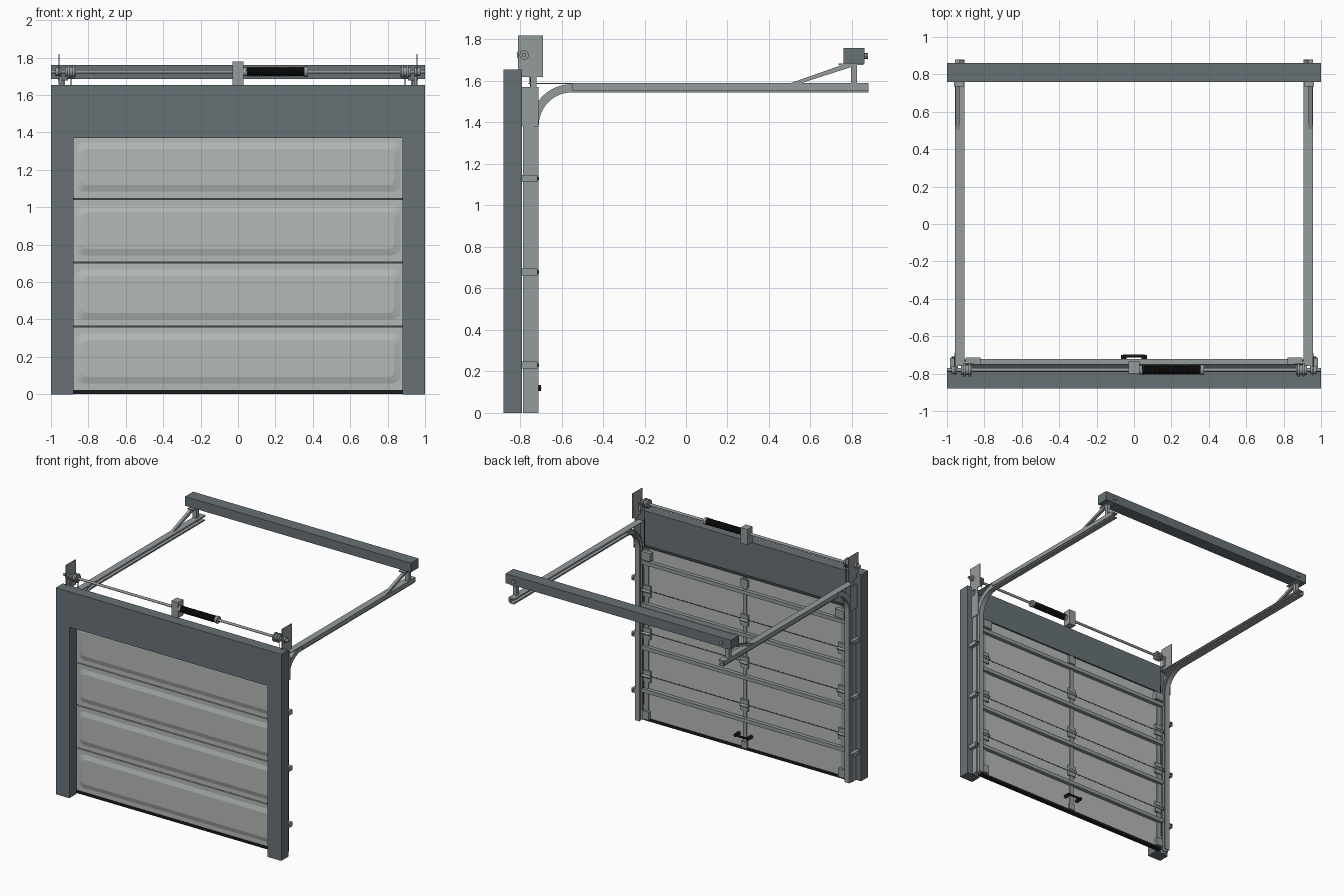
import bpy, bmesh, math
from mathutils import Vector

if "Cube" in bpy.data.objects:
    bpy.data.objects.remove(bpy.data.objects["Cube"])

def material(name, rgb):
    m = bpy.data.materials.new(name)
    m.diffuse_color = (*rgb, 1)
    m.use_nodes = True
    m.node_tree.nodes["Principled BSDF"].inputs["Base Color"].default_value = m.diffuse_color
    return m

SLATE = material("slate grey", (0.137, 0.165, 0.182))
PANEL = material("pale grey", (0.46, 0.49, 0.465))
STEEL = material("steel", (0.30, 0.325, 0.335))
DARK = material("dark steel", (0.06, 0.065, 0.07))
BLACK = material("black rubber", (0.012, 0.012, 0.013))

def mesh_object(name, bm, mat):
    bmesh.ops.recalc_face_normals(bm, faces=bm.faces[:])
    me = bpy.data.meshes.new(name)
    bm.to_mesh(me)
    bm.free()
    me.materials.append(mat)
    ob = bpy.data.objects.new(name, me)
    bpy.context.collection.objects.link(ob)
    return ob

def box(name, x, y, z, mat):
    """Box given by its (low, high) limits on each axis."""
    bm = bmesh.new()
    bmesh.ops.create_cube(bm, size=1)
    for v in bm.verts:
        v.co = [lo + (c + 0.5) * (hi - lo) for c, (lo, hi) in zip(v.co, (x, y, z))]
    return mesh_object(name, bm, mat)

def pair(name, x, y, z, mat):
    """A box on the right and its mirror image on the left."""
    box(name + "_right", x, y, z, mat)
    box(name + "_left", (-x[1], -x[0]), y, z, mat)

def rod(name, a, b, r, mat, sides=20):
    a, b = Vector(a), Vector(b)
    bpy.ops.mesh.primitive_cylinder_add(vertices=sides, radius=r, depth=(b - a).length, location=(a + b) / 2)
    ob = bpy.context.object
    ob.name = name
    ob.rotation_euler = (b - a).to_track_quat('Z', 'Y').to_euler()
    ob.data.materials.append(mat)
    bpy.ops.object.shade_smooth_by_angle()
    return ob

def prism(name, pts, axis, lo, hi, mat):
    """Extrude an outline: axis 'y' takes (x, z) points, axis 'x' takes (y, z)."""
    bm = bmesh.new()
    place = lambda p, d: (p[0], d, p[1]) if axis == 'y' else (d, p[0], p[1])
    rings = [[bm.verts.new(place(p, d)) for p in pts] for d in (lo, hi)]
    for ring in rings:
        bm.faces.new(ring)
    for i in range(len(pts)):
        j = (i + 1) % len(pts)
        bm.faces.new((rings[0][i], rings[0][j], rings[1][j], rings[1][i]))
    return mesh_object(name, bm, mat)

# Door surround
prism("door_surround", [(-1, 0), (-0.88, 0), (-0.88, 1.37), (0.88, 1.37), (0.88, 0), (1, 0), (1, 1.655), (-1, 1.655)],
      'y', -0.88, -0.79, SLATE)

# Door sections with a raised, bevelled field on the front
def field_ring(hx, z0, z1, r):
    pts = []
    for cx, cz, a0 in ((hx - r, z1 - r, 0), (r - hx, z1 - r, 90), (r - hx, z0 + r, 180), (hx - r, z0 + r, 270)):
        for k in range(5):
            a = math.radians(a0 + k * 22.5)
            pts.append((cx + r * math.cos(a), cz + r * math.sin(a)))
    return pts

JOINTS = [0.02, 0.362, 0.705, 1.045, 1.385]
for i in range(4):
    z0, z1 = JOINTS[i] + 0.003, JOINTS[i + 1] - 0.003
    box(f"door_section_{i + 1}", (-0.9, 0.9), (-0.775, -0.752), (z0, z1), PANEL)
    bm = bmesh.new()
    rings = [[bm.verts.new((x, y, z)) for x, z in field_ring(hx, z0 + m, z1 - m, r)]
             for hx, m, r, y in ((0.87, 0.035, 0.045, -0.7752), (0.835, 0.07, 0.03, -0.785))]
    for k in range(20):
        j = (k + 1) % 20
        bm.faces.new((rings[0][k], rings[0][j], rings[1][j], rings[1][k]))
    bm.faces.new(rings[1])
    bm.faces.new(rings[0])
    mesh_object(f"raised_field_{i + 1}", bm, PANEL)
    # Stiffening strut across the back
    zs = z0 + 0.21
    box(f"strut_{i + 1}", (-0.9, 0.9), (-0.752, -0.722), (zs, zs + 0.03), STEEL)
    # Rear seams
    if i:
        box(f"joint_strip_{i}", (-0.9, 0.9), (-0.765, -0.7505), (z0 - 0.007, z0 + 0.001), DARK)

# Stiles on the back of the door
box("centre_stile", (-0.016, 0.016), (-0.752, -0.742), (0.02, 1.38), STEEL)
pair("end_stile", (0.855, 0.9), (-0.752, -0.745), (0.02, 1.38), STEEL)

# Hinges and rollers at each joint
for i, z in enumerate(JOINTS[1:4]):
    for x in (-0.865, 0, 0.865):
        box("hinge_leaf", (x - 0.032, x + 0.032), (-0.752, -0.737), (z - 0.045, z + 0.045), STEEL)
        rod("hinge_pin", (x - 0.036, -0.735, z), (x + 0.036, -0.735, z), 0.011, STEEL, 12)
    for s in (-1, 1):
        rod("roller_stem", (s * 0.85, -0.73, z), (s * 0.92, -0.73, z), 0.006, STEEL, 10)
        rod("roller", (s * 0.915, -0.73, z), (s * 0.935, -0.73, z), 0.016, DARK, 16)
box("centre_top_bracket", (-0.03, 0.03), (-0.752, -0.735), (1.31, 1.37), STEEL)
pair("top_roller_bracket", (0.82, 0.9), (-0.75, -0.715), (1.30, 1.365), STEEL)
pair("bottom_bracket", (0.84, 0.9), (-0.752, -0.725), (0.02, 0.085), STEEL)
box("centre_bottom_bracket", (-0.025, 0.025), (-0.752, -0.737), (0.02, 0.07), STEEL)

# Rubber seals
box("bottom_seal", (-0.9, 0.9), (-0.78, -0.745), (0.002, 0.022), BLACK)
box("top_seal", (-0.9, 0.9), (-0.772, -0.749), (1.383, 1.392), DARK)

# Lift handle
rod("handle_bar", (-0.06, -0.705, 0.12), (0.06, -0.705, 0.12), 0.008, BLACK, 12)
for s in (-1, 1):
    rod("handle_mount", (s * 0.055, -0.752, 0.12), (s * 0.055, -0.7, 0.12), 0.014, BLACK, 12)

# Curved C-channel tracks: profile swept along the side path
def track(s):
    path = [((-0.73, 0.0), 0)]
    for k in range(13):
        a = math.pi / 2 * k / 12
        path.append(((-0.55 - 0.18 * math.cos(a), 1.385 + 0.18 * math.sin(a)), a))
    path.append(((0.88, 1.565), math.pi / 2))
    h, t = 0.02, 0.005
    prof = [(0.908, -h), (0.95, -h), (0.95, h), (0.908, h), (0.908, h - 0.01), (0.908 + t, h - 0.01),
            (0.908 + t, h - t), (0.95 - t, h - t), (0.95 - t, t - h), (0.908 + t, t - h),
            (0.908 + t, 0.01 - h), (0.908, 0.01 - h)]
    bm = bmesh.new()
    rings = [[bm.verts.new((s * x, y - n * math.cos(a), z + n * math.sin(a))) for x, n in prof]
             for (y, z), a in path]
    for p, q in zip(rings, rings[1:]):
        for k in range(12):
            j = (k + 1) % 12
            bm.faces.new((p[k], p[j], q[j], q[k]))
    bm.faces.new(rings[0])
    bm.faces.new(rings[-1])
    mesh_object("track", bm, STEEL)

for s in (-1, 1):
    track(s)

# Angle irons and plates that carry the tracks
pair("upright_angle_web", (0.95, 0.956), (-0.785, -0.735), (0, 1.40), STEEL)
pair("upright_angle_flange", (0.92, 0.956), (-0.785, -0.78), (0, 1.40), STEEL)
pair("corner_plate", (0.956, 0.962), (-0.79, -0.712), (1.38, 1.57), STEEL)
pair("top_angle_flange", (0.905, 0.958), (-0.76, 0.88), (1.585, 1.59), STEEL)
pair("top_angle_web", (0.951, 0.958), (-0.55, 0.88), (1.555, 1.588), STEEL)
for z in (0.23, 0.68, 1.13):
    pair("wall_bracket", (0.952, 0.985), (-0.79, -0.716), (z - 0.017, z + 0.017), STEEL)
    for s in (-1, 1):
        rod("bracket_bolt", (s * 0.968, -0.72, z), (s * 0.968, -0.708, z), 0.007, DARK, 8)

# Shaft bearing plates
pair("bearing_plate", (0.955, 0.961), (-0.81, -0.69), (1.62, 1.82), STEEL)
pair("bearing_foot", (0.94, 0.961), (-0.79, -0.765), (1.655, 1.70), STEEL)
pair("bearing_tie", (0.955, 0.961), (-0.75, -0.72), (1.56, 1.63), STEEL)

# Torsion shaft, cable drums and spring
SY, SZ = -0.78, 1.725
rod("shaft", (-1, SY, SZ), (1, SY, SZ), 0.01, STEEL)
for s in (-1, 1):
    rod("drum_hub", (s * 0.865, SY, SZ), (s * 0.925, SY, SZ), 0.026, STEEL)
    rod("drum_rim", (s * 0.873, SY, SZ), (s * 0.885, SY, SZ), 0.036, STEEL)
    rod("drum_outer_rim", (s * 0.902, SY, SZ), (s * 0.912, SY, SZ), 0.036, STEEL)
    rod("bearing", (s * 0.945, SY, SZ), (s * 0.975, SY, SZ), 0.022, STEEL)
    rod("lift_cable", (s * 0.893, -0.752, SZ), (s * 0.893, -0.735, 0.05), 0.0025, DARK, 6)
box("centre_bearing_housing", (-0.03, 0.03), (-0.80, -0.735), (1.655, 1.78), STEEL)
rod("spring_cone_inner", (0.03, SY, SZ), (0.05, SY, SZ), 0.024, STEEL)
rod("spring_cone_outer", (0.355, SY, SZ), (0.375, SY, SZ), 0.028, STEEL)
rod("spring_core", (0.04, SY, SZ), (0.36, SY, SZ), 0.020, BLACK)
cu = bpy.data.curves.new("spring", 'CURVE')
cu.dimensions = '3D'
cu.bevel_depth, cu.bevel_resolution = 0.0045, 1
sp = cu.splines.new('POLY')
N, TURNS = 420, 30
sp.points.add(N)
for k, p in enumerate(sp.points):
    a = 2 * math.pi * TURNS * k / N
    p.co = (0.045 + 0.315 * k / N, SY + 0.022 * math.cos(a), SZ + 0.022 * math.sin(a), 1)
cu.materials.append(BLACK)
bpy.context.collection.objects.link(bpy.data.objects.new("spring", cu))

# Rear beam and hangers
box("rear_beam", (-1, 1), (0.76, 0.86), (1.685, 1.76), SLATE)
pair("hanger_post", (0.925, 0.958), (0.795, 0.825), (1.56, 1.68), STEEL)
pair("hanger_plate", (0.91, 0.962), (0.735, 0.855), (1.677, 1.685), STEEL)
for s in (-1, 1):
    prism("hanger_brace", [(0.50, 1.588), (0.55, 1.588), (0.80, 1.668), (0.80, 1.685), (0.76, 1.68)],
          'x', *sorted((s * 0.932, s * 0.955)), STEEL)
    rod("beam_bolt", (s * 0.92, 0.86, 1.72), (s * 0.92, 0.878, 1.72), 0.014, STEEL, 8)
